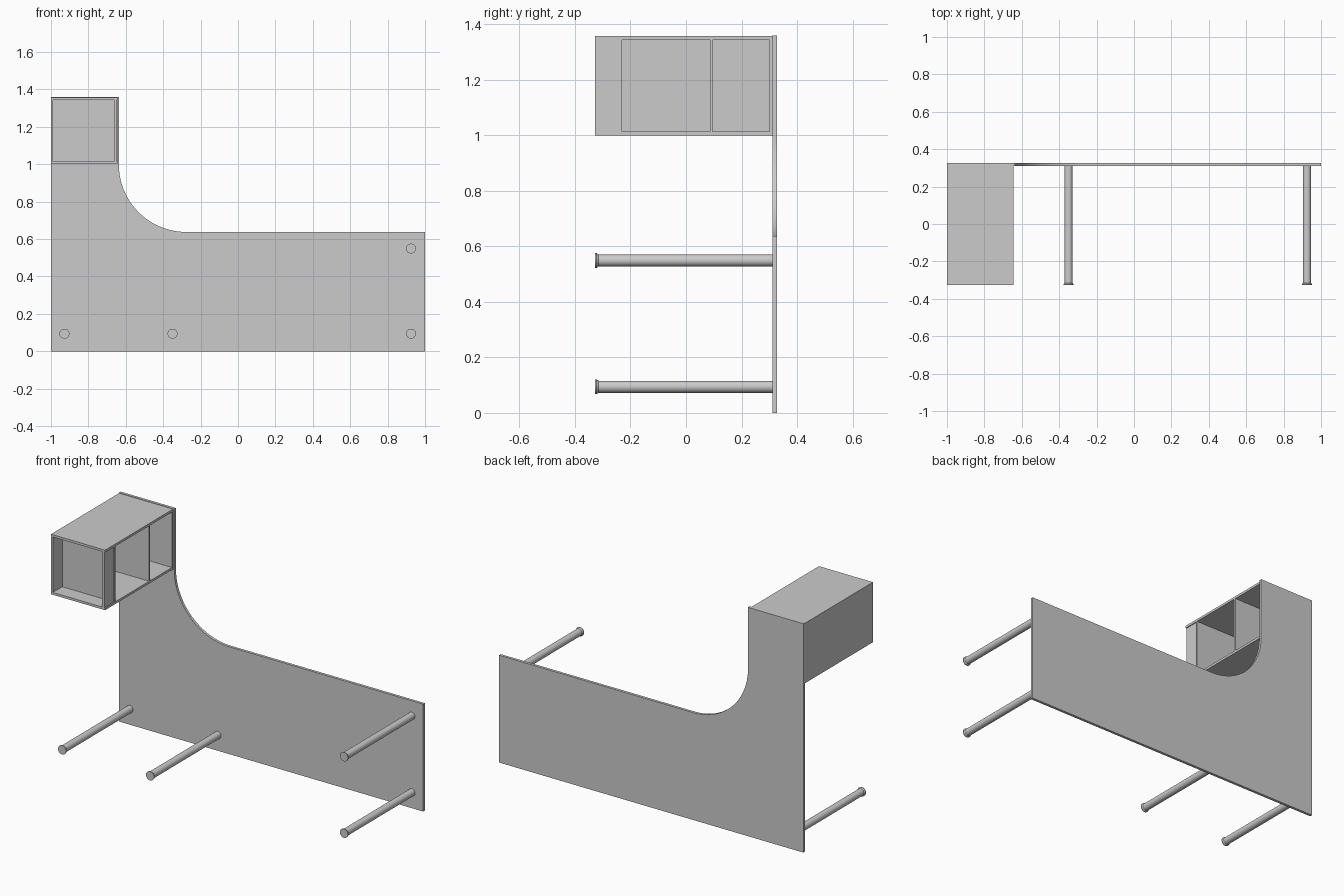
import bpy, bmesh, math
from mathutils import Matrix

if "Cube" in bpy.data.objects:
    bpy.data.objects.remove(bpy.data.objects["Cube"])

Y_FRONT, Y_PANEL, Y_BACK = -0.327, 0.311, 0.327


def finish(bm, name):
    bmesh.ops.recalc_face_normals(bm, faces=bm.faces)
    mesh = bpy.data.meshes.new(name)
    bm.to_mesh(mesh)
    bm.free()
    obj = bpy.data.objects.new(name, mesh)
    bpy.context.collection.objects.link(obj)
    return obj


def smooth(obj):
    bpy.ops.object.select_all(action='DESELECT')
    obj.select_set(True)
    bpy.context.view_layer.objects.active = obj
    bpy.ops.object.shade_smooth_by_angle(angle=math.radians(30))


def box(name, x, y, z):
    bm = bmesh.new()
    size = [b - a for a, b in (x, y, z)]
    mid = [(a + b) / 2 for a, b in (x, y, z)]
    bmesh.ops.create_cube(bm, size=1, matrix=Matrix.Translation(mid) @ Matrix.Diagonal((*size, 1)))
    return finish(bm, name)


# L-shaped worktop, standing on its long edge, with a concave inner corner
outline = [(-1, 0), (1, 0), (1, 0.638)]
cx, cz, r = -0.277, 0.998, 0.36
for i in range(25):
    a = math.radians(270 - 90 * i / 24)
    outline.append((cx + r * math.cos(a), cz + r * math.sin(a)))
outline += [(cx - r, 1.36), (-1, 1.36)]
bm = bmesh.new()
face = bm.faces.new([bm.verts.new((x, Y_PANEL, z)) for x, z in outline])
ext = bmesh.ops.extrude_face_region(bm, geom=[face])
for v in ext["geom"]:
    if isinstance(v, bmesh.types.BMVert):
        v.co.y = Y_BACK
smooth(finish(bm, "worktop"))

# Round legs with a slightly flared foot
profile = [(0.0215, Y_PANEL), (0.0215, -0.315), (0.0265, -0.322), (0.0265, Y_FRONT)]
SEG = 32
for n, (x, z) in enumerate([(-0.928, 0.094), (-0.35, 0.094), (0.925, 0.094), (0.925, 0.549)]):
    bm = bmesh.new()
    rings = [[bm.verts.new((x + rad * math.cos(2 * math.pi * i / SEG), y,
                            z + rad * math.sin(2 * math.pi * i / SEG))) for i in range(SEG)]
             for rad, y in profile]
    for a, b in zip(rings, rings[1:]):
        for i in range(SEG):
            j = (i + 1) % SEG
            bm.faces.new((a[i], a[j], b[j], b[i]))
    bm.faces.new(rings[0])
    bm.faces.new(rings[-1])
    smooth(finish(bm, f"leg_{n + 1}"))

# Open shelf cabinet supporting the short wing
X0, X1, Z0, Z1, T = -1.0, -0.645, 1.0, 1.357, 0.014
box("cabinet_upper_board", (X0, X1), (Y_FRONT, Y_PANEL), (Z1 - T, Z1))
box("cabinet_lower_board", (X0, X1), (Y_FRONT, Y_PANEL), (Z0, Z0 + T))
inner_z = (Z0 + T, Z1 - T)
box("cabinet_back_board", (X0, X0 + 0.012), (Y_FRONT, Y_PANEL), inner_z)
for name, y0, y1 in [("front_divider", -0.239, -0.231), ("middle_divider", 0.087, 0.096),
                     ("end_board", 0.301, Y_PANEL)]:
    box("cabinet_" + name, (X0 + 0.012, X1), (y0, y1), inner_z)
# Short side board closing the front-facing compartment
box("cabinet_side_board", (-0.664, -0.65), (Y_FRONT, -0.239), inner_z)
